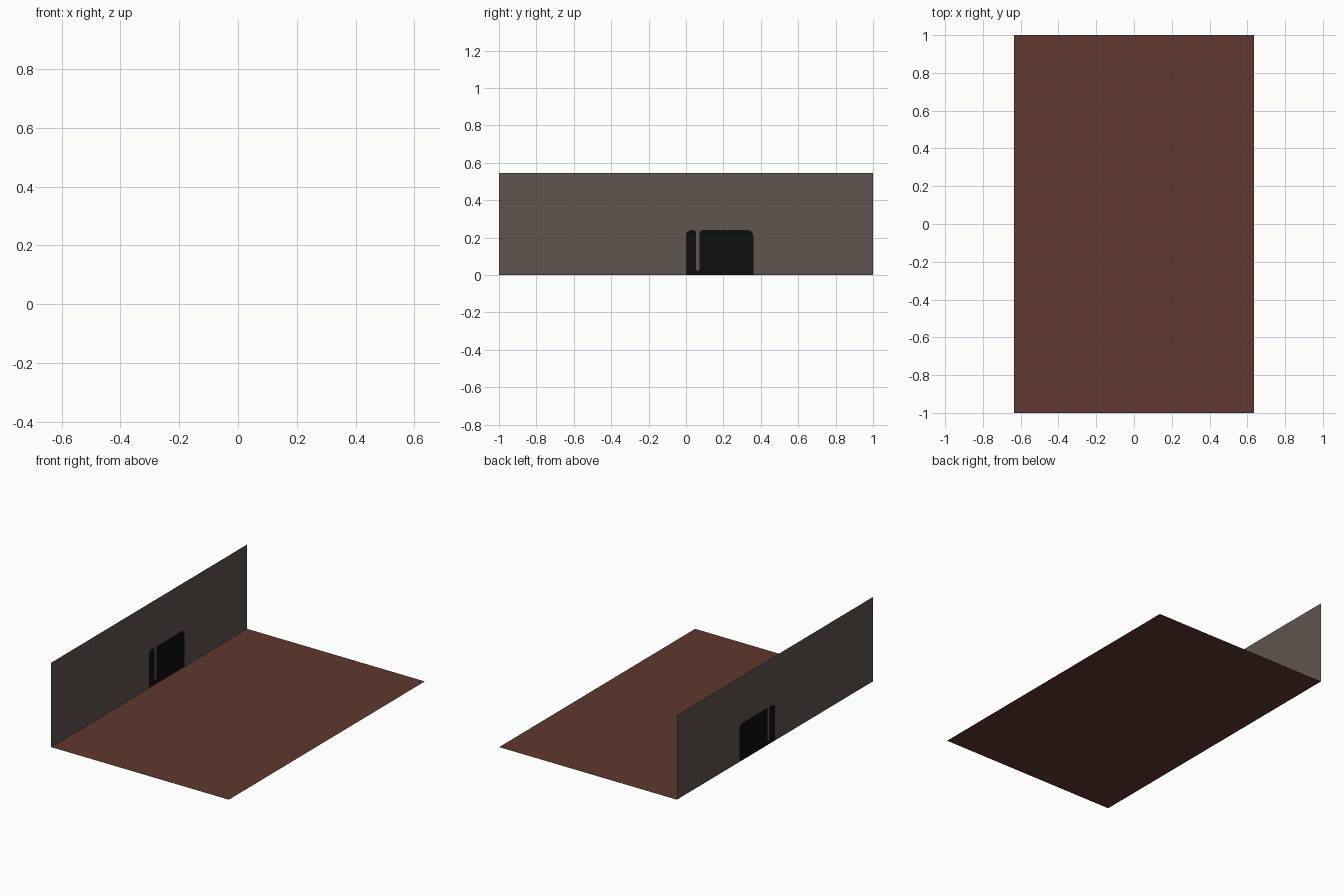
import bpy
import math

if "Cube" in bpy.data.objects:
    bpy.data.objects.remove(bpy.data.objects["Cube"])

HALF_W, HALF_L, WALL_H = 0.635, 1.0, 0.545


def material(name, rgb):
    m = bpy.data.materials.new(name)
    m.diffuse_color = (*rgb, 1.0)
    m.use_nodes = True
    m.node_tree.nodes["Principled BSDF"].inputs["Base Color"].default_value = m.diffuse_color
    return m


def flat_panel(name, points, mat):
    """One flat face from an ordered outline."""
    mesh = bpy.data.meshes.new(name)
    mesh.from_pydata(points, [], [tuple(range(len(points)))])
    mesh.materials.append(mat)
    mesh.update()
    obj = bpy.data.objects.new(name, mesh)
    bpy.context.collection.objects.link(obj)
    return obj


def arc(y, z, r, start, end, steps=6):
    """Arc points in the wall plane, angles in degrees."""
    out = []
    for i in range(steps + 1):
        a = math.radians(start + (end - start) * i / steps)
        out.append((y + r * math.cos(a), z + r * math.sin(a)))
    return out


def on_wall(profile):
    return [(-HALF_W, y, z) for y, z in profile]


floor_mat = material("reddish brown", (0.118, 0.040, 0.029))
wall_mat = material("warm grey", (0.115, 0.090, 0.078))
dark_mat = material("black", (0.0045, 0.0045, 0.0045))

# Floor
flat_panel("floor", [(-HALF_W, -HALF_L, 0), (HALF_W, -HALF_L, 0),
                     (HALF_W, HALF_L, 0), (-HALF_W, HALF_L, 0)], floor_mat)

# Outline of the dark panel: narrow strip, slot, wide block, rounded corners
top = 0.24
outline = ([(0.0, 0.0)]
           + arc(0.028, top - 0.028, 0.028, 180, 90)
           + arc(0.038, top - 0.015, 0.015, 90, 0)
           + arc(0.063, 0.033, 0.010, 180, 360)
           + arc(0.088, top - 0.015, 0.015, 180, 90)
           + arc(0.33, top - 0.03, 0.03, 90, 0)
           + [(0.36, 0.0)])

# Side wall with the panel's shape notched out, and the panel filling it
flat_panel("side_wall", on_wall([(-HALF_L, 0)] + outline
           + [(HALF_L, 0), (HALF_L, WALL_H), (-HALF_L, WALL_H)]), wall_mat)
flat_panel("dark_panel", on_wall(outline[::-1]), dark_mat)
